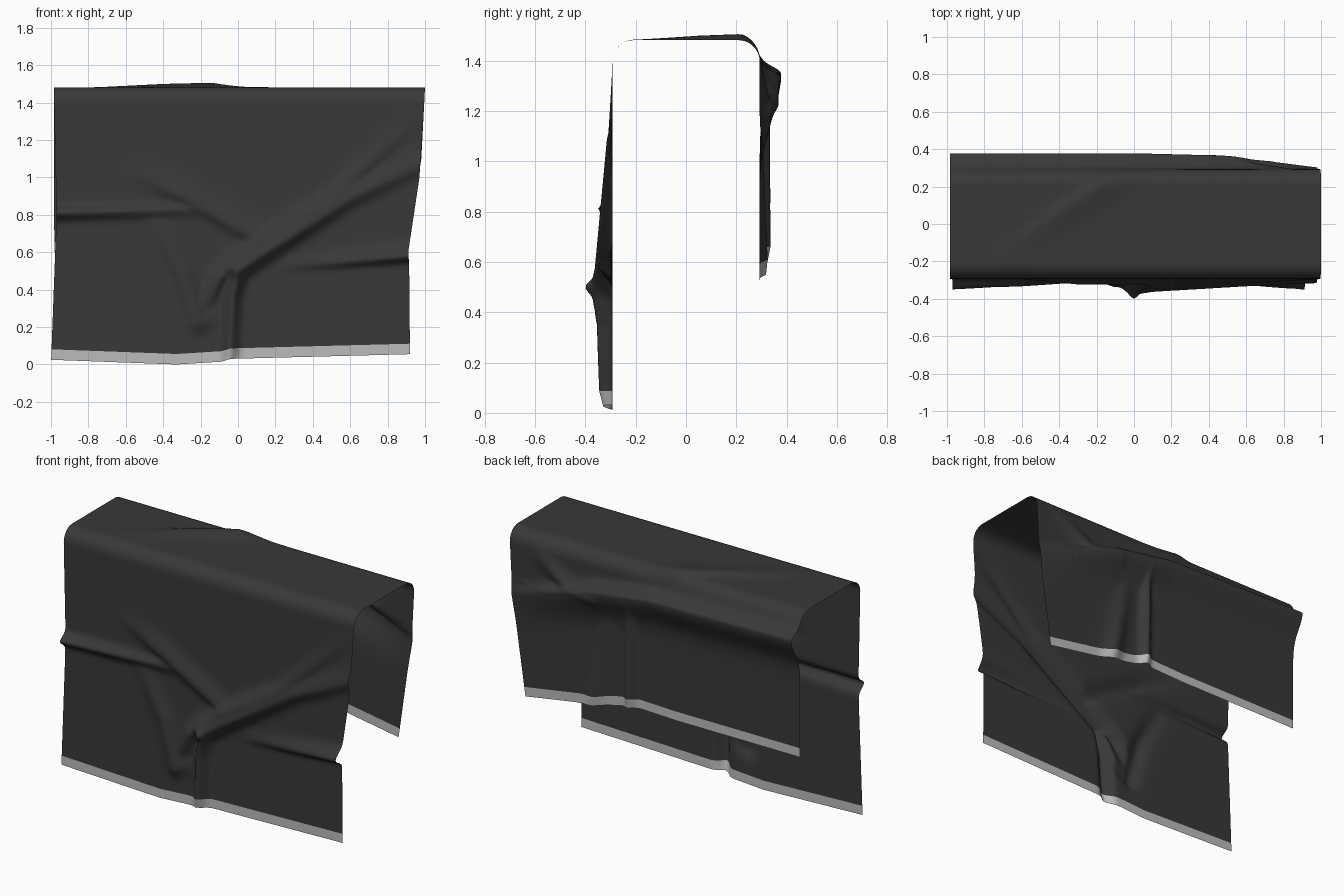
import bpy
import bmesh
import math
from mathutils import Vector

cube = bpy.data.objects.get("Cube")
if cube:
    bpy.data.objects.remove(cube)

HALF_DEPTH, TOP, CORNER, HEM = 0.293, 1.482, 0.085, 0.056
COLUMNS = 180


def make_material(name, value):
    material = bpy.data.materials.new(name)
    material.use_nodes = True
    colour = (value, value, value, 1)
    material.diffuse_color = colour
    shader = material.node_tree.nodes["Principled BSDF"]
    shader.inputs["Base Color"].default_value = colour
    shader.inputs["Roughness"].default_value = 0.8
    return material


def interpolate(points, value):
    """Linear lookup in a short list of (position, result) pairs."""
    if value <= points[0][0]:
        return points[0][1]
    for (a, start), (b, end) in zip(points, points[1:]):
        if value <= b:
            return start + (end - start) * (value - a) / (b - a)
    return points[-1][1]


# Folds: (width above, width below, [(x, height or depth, bulge), ...])
front_folds = [
    (0.03, 0.035, [(-1.05, 0.81, 0.06), (-0.6, 0.82, 0.04), (-0.15, 0.83, 0.012)]),
    (0.07, 0.04, [(-0.62, 1.06, 0), (-0.3, 0.9, 0.03), (0.1, 0.67, 0.03)]),
    (0.05, 0.04, [(1, 1.36, 0), (0.5, 0.88, 0.03), (0.1, 0.64, 0.05),
                  (-0.1, 0.46, 0.045), (-0.22, 0.24, 0)]),
    (0.07, 0.045, [(1.05, 1.1, 0.02), (0.6, 0.89, 0.04), (0.1, 0.57, 0.07),
                   (0, 0.5, 0.085)]),
    (0.04, 0.04, [(0, 0.5, 0.085), (-0.03, 0.35, 0.062), (-0.05, -0.1, 0.045)]),
    (0.06, 0.05, [(-0.45, 0.78, 0.01), (-0.3, 0.5, 0.03), (-0.22, 0.22, 0.03),
                  (-0.08, 0.28, 0)]),
    (0.05, 0.025, [(0.2, 0.52, 0), (0.6, 0.55, 0.035), (1, 0.585, 0.065)]),
]
back_folds = [
    (0.04, 0.13, [(-1.05, 1.35, 0.085), (0, 1.33, 0.085), (0.4, 1.27, 0.075),
                  (0.7, 1.18, 0.045), (1.05, 1.06, 0)]),
    (0.05, 0.05, [(0.85, 1.4, 0), (0.6, 1.24, 0.04), (0.4, 1.22, 0.05)]),
    (0.035, 0.035, [(0.16, 1.25, 0.04), (0.17, 0.4, 0.045)]),
    (0.06, 0.06, [(0.3, 1.15, 0.01), (0.45, 0.4, 0.04)]),
]
top_folds = [
    (0.04, 0.09, [(-0.75, -0.2, 0), (-0.4, 0.06, 0.018), (-0.15, 0.22, 0.024),
                  (0.02, 0.3, 0.005)]),
]


def bulge(folds, x, v):
    """Height of the cloth above its flat surface, from the nearest folds."""
    total = 0
    point = Vector((x, v))
    for above, below, path in folds:
        best = 0
        for (ax, av, a_height), (bx, bv, b_height) in zip(path, path[1:]):
            start = Vector((ax, av))
            along = Vector((bx, bv)) - start
            t = min(1, max(0, (point - start).dot(along) / along.length_squared))
            offset = point - start - along * t
            width = above if offset.y > 0 else below
            height = a_height + (b_height - a_height) * t
            best = max(best, height * math.exp(-(offset.length / width) ** 2))
        total += best ** 3
    return total ** (1 / 3)


# Lower edges and the slightly uneven side edges
front_bottom = [(-1, 0.025), (-0.3, 0), (-0.05, 0.015), (0, 0.03), (1, 0.055)]
back_bottom = [(-1, 0.6), (-0.1, 0.6), (0.2, 0.61), (0.5, 0.55), (1, 0.475)]
left_front = [(0, 0.92), (0.54, 0.915), (0.6, 0.91), (1, 0.97), (1.3, 0.99), (TOP, 1)]
left_back = [(0.475, 0.89), (1.1, 0.98), (TOP, 1)]
right_front = [(0, -1), (0.8, -0.97), (TOP, -0.985)]
right_back = [(0, -0.98), (TOP, -0.985)]


def panel_rows(side):
    """Rows from the hem up to the corner: (kind, fraction)."""
    rows = [(side + "_hem", i / 4) for i in range(4)]
    return rows + [(side, i / 90) for i in range(91)]


rows = panel_rows("front")
rows += [("front_corner", i / 8) for i in range(1, 9)]
rows += [("top", i / 40) for i in range(1, 40)]
rows += [("back_corner", i / 8) for i in range(8, 0, -1)]
rows += reversed(panel_rows("back"))


def cloth_point(kind, t, u):
    side = -1 if kind.startswith("front") else 1
    straight = TOP - CORNER
    bottom = interpolate(front_bottom if side < 0 else back_bottom, u)
    flat = HALF_DEPTH - CORNER
    normal = Vector((0, side, 0))
    y, z = side * HALF_DEPTH, straight
    if kind.endswith("hem"):
        z = bottom + HEM * t
    elif kind.endswith("corner"):
        angle = t * math.pi / 2
        normal = Vector((0, side * math.cos(angle), math.sin(angle)))
        y = side * (flat + CORNER * math.cos(angle))
        z = straight + CORNER * math.sin(angle)
    elif kind == "top":
        normal = Vector((0, 0, 1))
        y, z = flat * (2 * t - 1), TOP
    else:
        z = bottom + HEM + (straight - bottom - HEM) * t
    # Blend the side edges across the top
    mix = min(1, max(0, 0.5 + y / (2 * HALF_DEPTH)))
    low = (interpolate(right_front, z) * (1 - mix) + interpolate(right_back, z) * mix)
    high = (interpolate(left_front, z) * (1 - mix) + interpolate(left_back, z) * mix)
    x = low + (high - low) * (u + 1) / 2
    on_top = bulge(top_folds, x, y) * max(0, normal.z)
    hanging = bulge(front_folds if side < 0 else back_folds, x, z) * abs(normal.y)
    if kind == "top":
        hanging = 0
    height = on_top + hanging
    if kind.endswith("hem"):
        height *= 0.75 + 0.25 * t
    return Vector((x, y, z)) + normal * height


# Draped sheet, with its pale hems coloured by row
mesh = bpy.data.meshes.new("draped_cloth")
bm = bmesh.new()
grid = [[bm.verts.new(cloth_point(kind, t, 2 * i / COLUMNS - 1))
         for i in range(COLUMNS + 1)] for kind, t in rows]
for j in range(len(rows) - 1):
    pale = rows[j][0].endswith("hem") or rows[j + 1][0].endswith("hem")
    for i in range(COLUMNS):
        face = bm.faces.new((grid[j][i], grid[j][i + 1],
                             grid[j + 1][i + 1], grid[j + 1][i]))
        face.material_index = int(pale)
        face.smooth = True
bm.to_mesh(mesh)
bm.free()
mesh.materials.append(make_material("black_cloth", 0.04))
mesh.materials.append(make_material("pale_grey_hem", 0.5))
cloth = bpy.data.objects.new("draped_cloth", mesh)
bpy.context.collection.objects.link(cloth)
